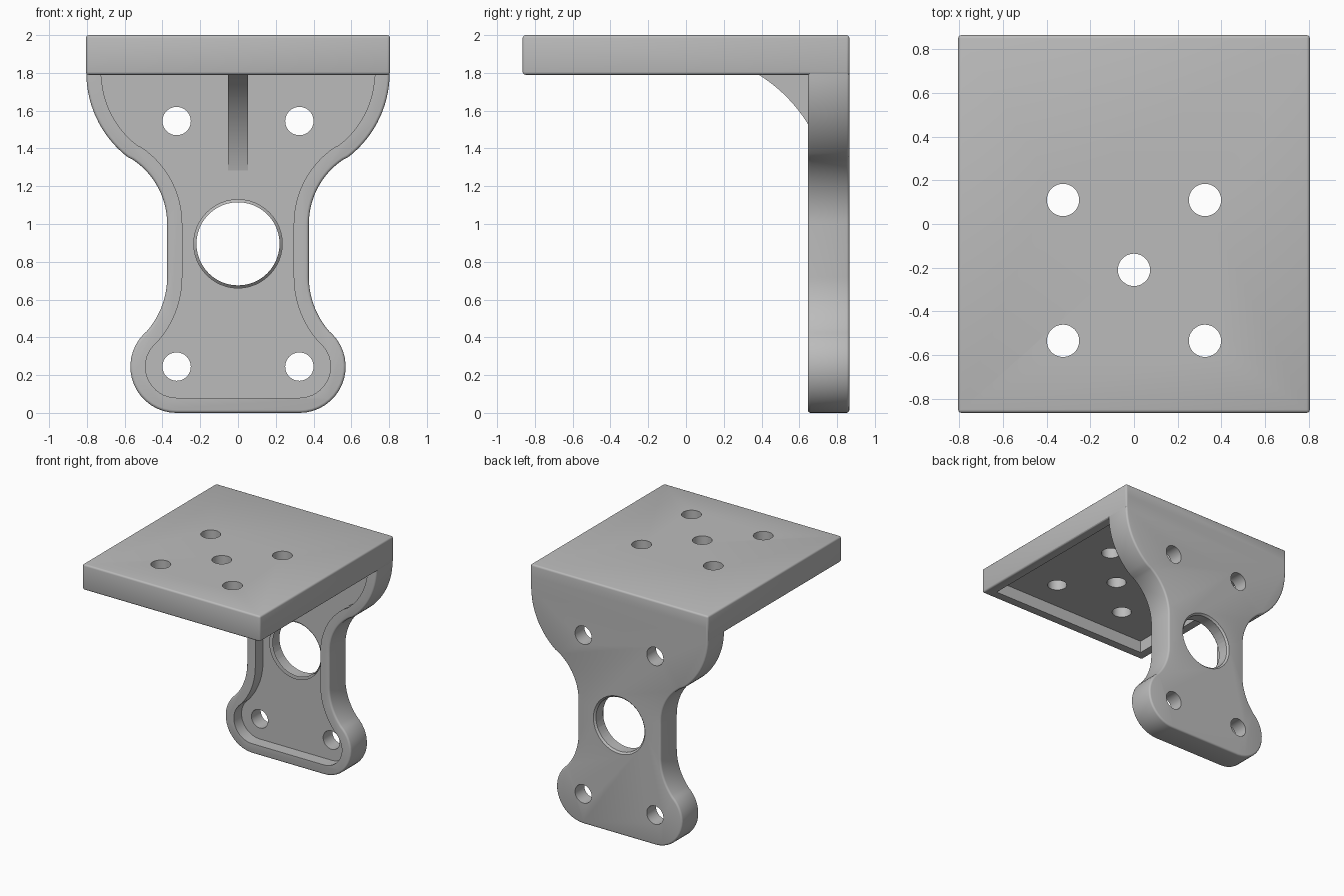
import bpy
import bmesh
from math import radians, sin, cos
from mathutils import Matrix, Vector

cube = bpy.data.objects.get("Cube")
if cube:
    bpy.data.objects.remove(cube, do_unlink=True)

grey = bpy.data.materials.new("plain_grey")
grey.use_nodes = True
grey.diffuse_color = (0.5, 0.5, 0.5, 1)
grey.node_tree.nodes["Principled BSDF"].inputs["Base Color"].default_value = (0.5, 0.5, 0.5, 1)

BACK, FRONT = 0.865, -0.865
UPRIGHT_FRONT, FLOOR = 0.645, 0.745      # upright rim and recess floor
UNDERSIDE, CEILING = 1.79, 1.89          # plate rim and recess ceiling
HALF_W, RIM, ROUND = 0.805, 0.08, 0.015


def finish(name, bm):
    bmesh.ops.recalc_face_normals(bm, faces=bm.faces[:])
    mesh = bpy.data.meshes.new(name)
    bm.to_mesh(mesh)
    bm.free()
    obj = bpy.data.objects.new(name, mesh)
    obj.data.materials.append(grey)
    bpy.context.collection.objects.link(obj)
    return obj


def round_edges(bm, keep):
    """Round the edges whose two end points satisfy the rule."""
    edges = [e for e in bm.edges if keep(e.verts[0].co, e.verts[1].co)]
    bmesh.ops.bevel(bm, geom=edges, offset=ROUND, segments=3, profile=0.5, affect='EDGES')


def prism(points, start, depth):
    """Extrude a closed outline of 3D points along depth."""
    bm = bmesh.new()
    face = bm.faces.new([bm.verts.new(Vector(p) + Vector(start)) for p in points])
    new = bmesh.ops.extrude_face_region(bm, geom=[face])["geom"]
    bmesh.ops.translate(bm, vec=depth, verts=[v for v in new if isinstance(v, bmesh.types.BMVert)])
    return bm


def box(lo, hi):
    lo, hi = Vector(lo), Vector(hi)
    bm = bmesh.new()
    bmesh.ops.create_cube(bm, size=1)
    bmesh.ops.scale(bm, vec=hi - lo, verts=bm.verts[:])
    bmesh.ops.translate(bm, vec=(lo + hi) / 2, verts=bm.verts[:])
    return bm


def drill(centre, depth, r1, r2, along_y):
    """Round cutter; r1 is the low end and r2 the high end."""
    bm = bmesh.new()
    turn = Matrix.Rotation(radians(-90), 4, 'X') if along_y else Matrix()
    bmesh.ops.create_cone(bm, cap_ends=True, segments=48, radius1=r1, radius2=r2,
                          depth=depth, matrix=Matrix.Translation(centre) @ turn)
    return bm


def combine(target, bm, operation='DIFFERENCE'):
    tool = finish("cutter", bm)
    tool.hide_render = True
    mod = target.modifiers.new("combine", 'BOOLEAN')
    mod.operation, mod.solver, mod.object = operation, 'EXACT', tool
    bpy.context.view_layer.objects.active = target
    bpy.ops.object.modifier_apply(modifier=mod.name)
    bpy.data.objects.remove(tool, do_unlink=True)


def arc(cx, cz, r, a0, a1, n=16):
    angles = [radians(a0 + (a1 - a0) * i / n) for i in range(n + 1)]
    return [(cx + r * cos(a), cz + r * sin(a)) for a in angles]


def outline(d, top):
    """Waisted outline of the upright, moved inwards by d."""
    half = [(0.803 - d, top)]
    half += arc(0.24, 1.8, 0.563 - d, 0, -56)[:-1]
    half += arc(0.785, 1.0, 0.41 + d, 124, 180)
    half += arc(0.8125, 0.72, 0.4375 + d, 180, 224.2)[:-1]
    half += arc(0.325, 0.245, 0.245 - d, 44.2, -90)
    full = half + [(-x, z) for x, z in reversed(half)]
    return [(x, 0, z) for x, z in full]


# Top plate, rounded except where its back runs into the upright
bm = box((-HALF_W, FRONT, UNDERSIDE), (HALF_W, BACK, 2))
round_edges(bm, lambda a, b: not (min(a.y, b.y) > 0 and max(a.z, b.z) < 1.8))
bracket = finish("bracket_body", bm)

# Upright
TOP = 1.9
bm = prism(outline(0, TOP), (0, UPRIGHT_FRONT, 0), (0, BACK - UPRIGHT_FRONT, 0))
round_edges(bm, lambda a, b: abs(a.y - b.y) < 0.001 and min(a.z, b.z) < TOP - 0.001)
combine(bracket, bm, 'UNION')

# Recesses that leave a rim around the upright and under the plate
combine(bracket, prism(outline(RIM, 1.84), (0, 0.6, 0), (0, FLOOR - 0.6, 0)))
inner = HALF_W - RIM
combine(bracket, box((-inner, FRONT + RIM, 1.78), (inner, FLOOR, CEILING)))

# Screw holes through the upright
for x in (-0.325, 0.325):
    for z in (0.245, 1.545):
        combine(bracket, drill((x, 0.8, z), 0.4, 0.075, 0.075, True))

# Large centre hole with eased edges
combine(bracket, drill((0, 0.8, 0.895), 0.4, 0.22, 0.22, True))
combine(bracket, drill((0, BACK, 0.895), 0.03, 0.219, 0.249, True))
combine(bracket, drill((0, FLOOR, 0.895), 0.03, 0.249, 0.219, True))

# Holes through the plate
for x, y in ((-0.325, 0.11), (0.325, 0.11), (0, -0.21), (-0.325, -0.535), (0.325, -0.535)):
    combine(bracket, drill((x, y, 1.93), 0.4, 0.074, 0.074, False))

# Curved stiffening rib in the inner corner
curve = arc(-0.036, 1.11, 0.8, 8, 80, 24)
corner = [(0.1, 1.93), (0.8, 1.93), (0.8, 1.22)]
bm = prism([(0, y, z) for y, z in curve + corner], (-0.052, 0, 0), (0.104, 0, 0))
rib = finish("stiffening_rib", bm)

for obj in (bracket, rib):
    bpy.ops.object.select_all(action='DESELECT')
    obj.select_set(True)
    bpy.context.view_layer.objects.active = obj
    bpy.ops.object.shade_smooth_by_angle(angle=radians(35))
